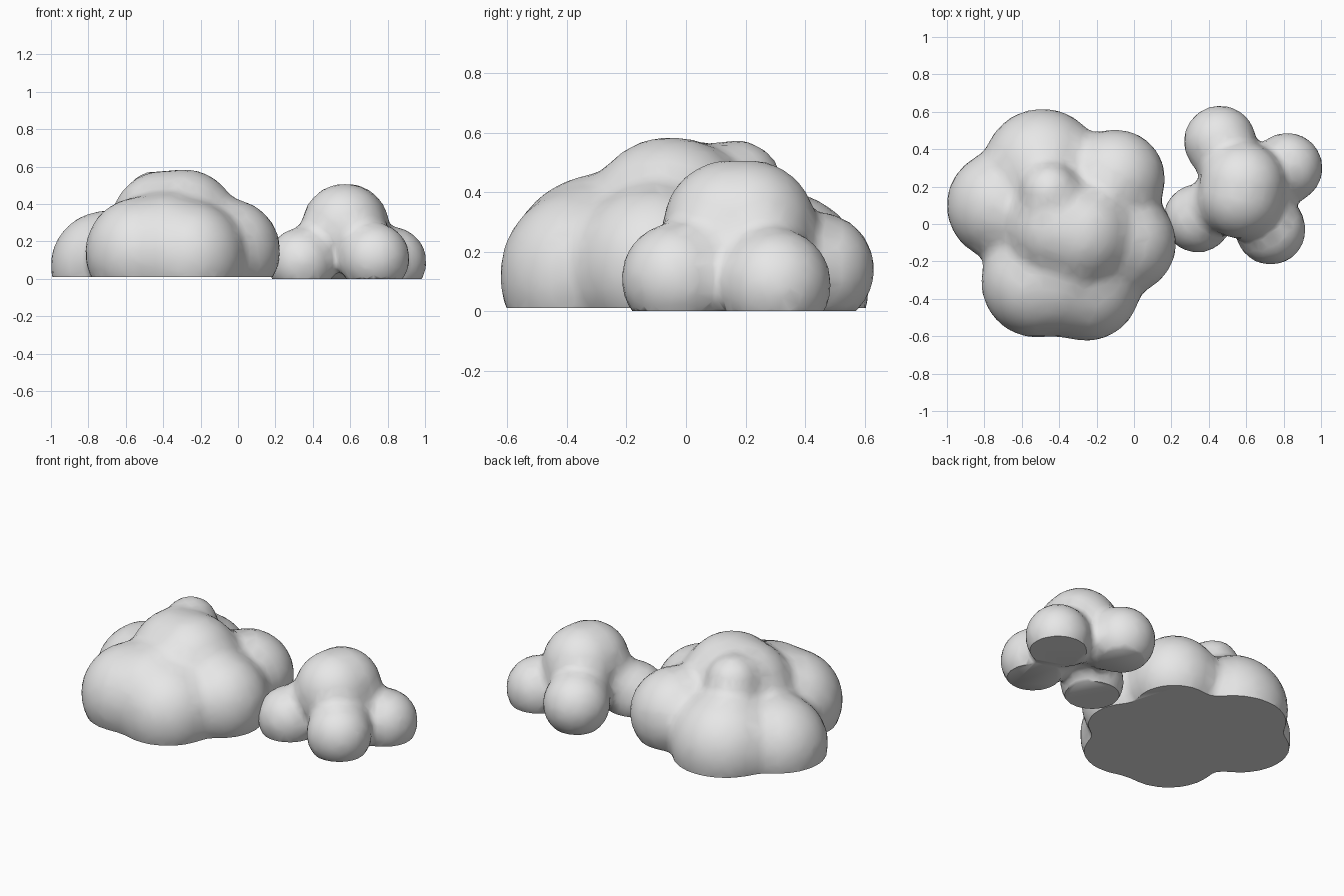
import bpy
import bmesh
from mathutils import Matrix, Vector

cube = bpy.data.objects.get("Cube")
if cube:
    bpy.data.objects.remove(cube, do_unlink=True)

# Single pale grey material
grey = bpy.data.materials.new("pale grey")
grey.use_nodes = True
colour = (0.8, 0.8, 0.8, 1)
grey.diffuse_color = colour
grey.node_tree.nodes["Principled BSDF"].inputs["Base Color"].default_value = colour


def puffy_cluster(name, balls, floor, voxel, smoothing):
    """Melt overlapping balls into one soft lump with a flat underside."""
    bm = bmesh.new()
    for x, y, z, r in balls:
        bmesh.ops.create_icosphere(bm, subdivisions=4, radius=r,
                                   matrix=Matrix.Translation((x, y, z)))
    mesh = bpy.data.meshes.new(name)
    bm.to_mesh(mesh)
    bm.free()
    obj = bpy.data.objects.new(name, mesh)
    bpy.context.collection.objects.link(obj)

    # Fuse, soften and thin out the surface
    fuse = obj.modifiers.new("fuse", 'REMESH')
    fuse.mode = 'VOXEL'
    fuse.voxel_size = voxel
    soften = obj.modifiers.new("soften", 'SMOOTH')
    soften.factor = 0.5
    soften.iterations = smoothing
    thin = obj.modifiers.new("thin", 'DECIMATE')
    thin.ratio = 0.3
    graph = bpy.context.evaluated_depsgraph_get()
    melted = bpy.data.meshes.new_from_object(obj.evaluated_get(graph))
    obj.modifiers.clear()

    # Slice off the underside and cap each opening
    bm = bmesh.new()
    bm.from_mesh(melted)
    cut = bmesh.ops.bisect_plane(bm, geom=bm.verts[:] + bm.edges[:] + bm.faces[:],
                                 plane_co=Vector((0, 0, floor)), plane_no=(0, 0, 1),
                                 clear_inner=True)
    rim = [e for e in cut["geom_cut"] if isinstance(e, bmesh.types.BMEdge)]
    bmesh.ops.holes_fill(bm, edges=rim, sides=0)
    bmesh.ops.recalc_face_normals(bm, faces=bm.faces[:])
    bm.to_mesh(melted)
    bm.free()
    obj.data = melted
    melted.materials.clear()
    melted.materials.append(grey)

    bpy.ops.object.select_all(action='DESELECT')
    obj.select_set(True)
    bpy.context.view_layer.objects.active = obj
    bpy.ops.object.shade_smooth_by_angle(angle=0.9)


# Each ball: x, y, z, radius
large_balls = [
    (-0.29, -0.05, 0.30, 0.29),   # crown
    (-0.40, -0.02, 0.30, 0.28),   # crown, right half
    (-0.45, 0.17, 0.42, 0.16),    # small top bump
    (-0.49, 0.30, 0.09, 0.32),    # back
    (-0.71, 0.10, 0.07, 0.295),   # right side
    (-0.52, -0.31, 0.14, 0.30),   # front right
    (-0.39, -0.28, 0.14, 0.325),  # front middle
    (-0.26, -0.33, 0.12, 0.30),   # front
    (-0.05, -0.10, 0.15, 0.28),   # left side
    (-0.10, 0.24, 0.16, 0.27),    # back left
    (-0.35, 0.00, 0.05, 0.42),    # core
]
small_balls = [
    (0.57, 0.15, 0.28, 0.23),     # crown
    (0.58, 0.21, 0.28, 0.23),     # crown, back half
    (0.46, 0.44, 0.14, 0.195),    # back
    (0.50, 0.35, 0.17, 0.18),     # back neck
    (0.82, 0.30, 0.09, 0.19),     # left side
    (0.72, 0.26, 0.14, 0.17),     # left neck
    (0.73, -0.03, 0.11, 0.19),    # front
    (0.68, 0.06, 0.16, 0.17),     # front neck
    (0.34, 0.03, 0.09, 0.185),    # right side
    (0.42, 0.09, 0.16, 0.16),     # right neck
]
puffy_cluster("large_cloud", large_balls, 0.01, 0.03, 14)
puffy_cluster("small_cloud", small_balls, 0.0, 0.025, 9)
